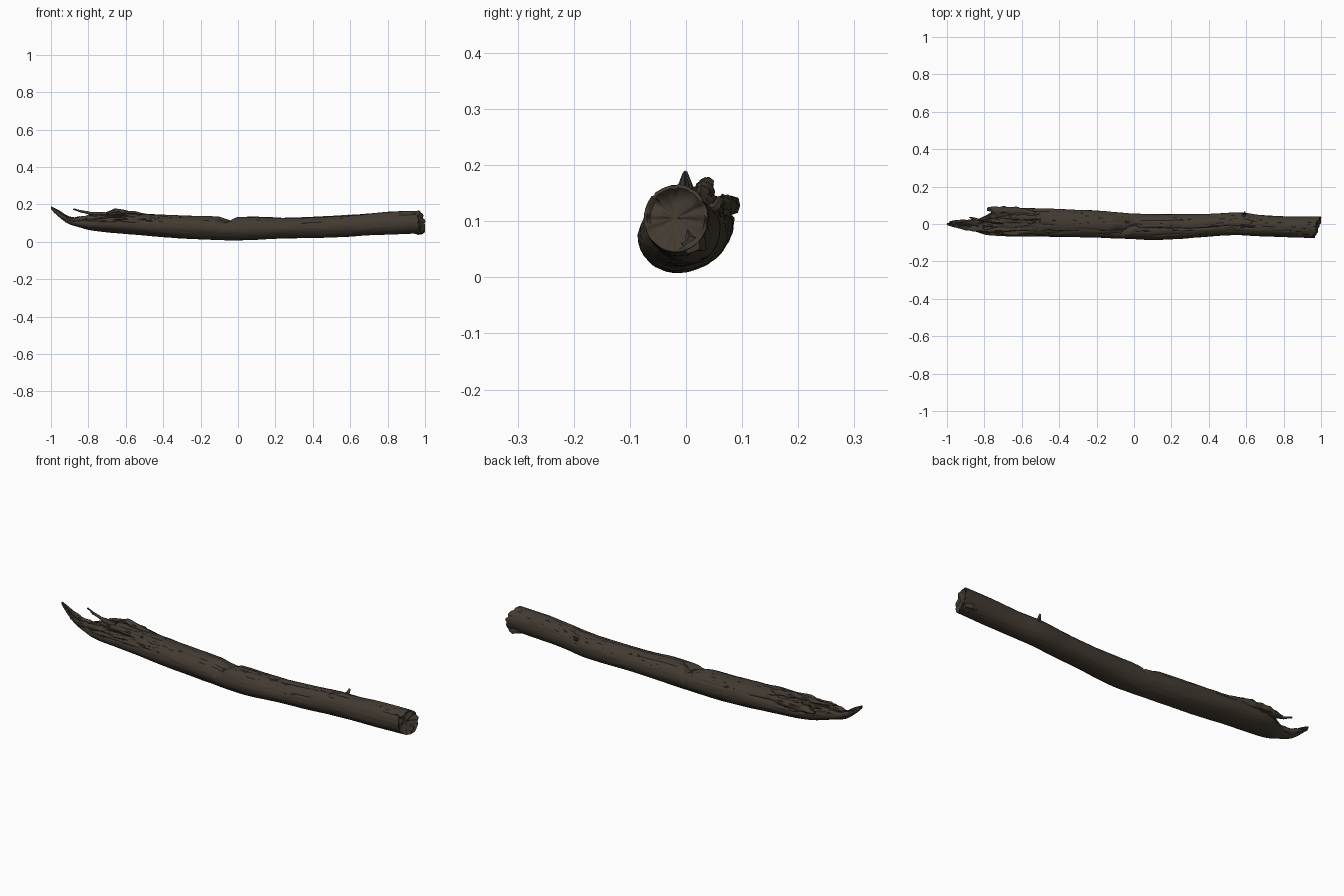
import bpy, bmesh, math, random
from mathutils import Vector, noise

if "Cube" in bpy.data.objects:
    bpy.data.objects.remove(bpy.data.objects["Cube"])

random.seed(4)
bark = bpy.data.materials.new("dark brown bark")
bark.diffuse_color = (0.056, 0.043, 0.031, 1)
bark.use_nodes = True
bark.node_tree.nodes["Principled BSDF"].inputs["Base Color"].default_value = bark.diffuse_color

# Outline of the log: x, y low, y high, z low, z high
PROFILE = [
    (-1.0, -.006, .004, .174, .190), (-.96, -.018, .014, .135, .168),
    (-.91, -.026, .018, .098, .138), (-.85, -.040, .022, .078, .128),
    (-.80, -.056, .042, .064, .138), (-.75, -.062, .070, .056, .142),
    (-.68, -.066, .084, .049, .150), (-.58, -.067, .085, .040, .153),
    (-.40, -.070, .080, .025, .145), (-.20, -.072, .072, .013, .138),
    (-.02, -.080, .056, .008, .134), (.10, -.086, .052, .011, .134),
    (.25, -.078, .053, .018, .128), (.42, -.066, .055, .020, .135),
    (.56, -.060, .062, .026, .143), (.68, -.066, .048, .034, .150),
    (.82, -.071, .041, .038, .161), (.98, -.075, .039, .046, .165)]


def smooth(a, b, t):
    t = max(0, min(1, (t - a) / (b - a)))
    return t * t * (3 - 2 * t)


def outline(x):
    """Catmull-style interpolation of the outline table."""
    n = len(PROFILE)
    i = 0
    while i < n - 2 and PROFILE[i + 1][0] < x:
        i += 1
    p = [PROFILE[max(0, min(n - 1, i + k))] for k in (-1, 0, 1, 2)]
    h = p[2][0] - p[1][0]
    t = (x - p[1][0]) / h
    out = []
    for c in range(1, 5):
        m1 = (p[2][c] - p[0][c]) / max(p[2][0] - p[0][0], .01) * h
        m2 = (p[3][c] - p[1][c]) / max(p[3][0] - p[1][0], .01) * h
        out.append((2*t**3 - 3*t*t + 1) * p[1][c] + (t**3 - 2*t*t + t) * m1
                   + (3*t*t - 2*t**3) * p[2][c] + (t**3 - t*t) * m2)
    return out


def loft(name, rings, angle=50):
    """Skin a list of point rings and fan-close both ends."""
    bm = bmesh.new()
    rows = [[bm.verts.new(p) for p in r] for r in rings]
    n = len(rows[0])
    for a, b in zip(rows, rows[1:]):
        for j in range(n):
            bm.faces.new((a[j], a[(j + 1) % n], b[(j + 1) % n], b[j]))
    for r in (rows[0], rows[-1]):
        mid = bm.verts.new(sum((v.co for v in r), Vector()) / n)
        for j in range(n):
            bm.faces.new((r[j], r[(j + 1) % n], mid))
    bmesh.ops.recalc_face_normals(bm, faces=bm.faces)
    me = bpy.data.meshes.new(name)
    bm.to_mesh(me)
    bm.free()
    me.materials.append(bark)
    ob = bpy.data.objects.new(name, me)
    bpy.context.collection.objects.link(ob)
    bpy.context.view_layer.objects.active = ob
    ob.select_set(True)
    bpy.ops.object.shade_smooth_by_angle(angle=math.radians(angle))
    ob.select_set(False)
    return ob


def log_point(x, a):
    y0, y1, z0, z1 = outline(x)
    cy, cz, ry, rz = (y0 + y1) / 2, (z0 + z1) / 2, (y1 - y0) / 2, (z1 - z0) / 2
    c, s = math.cos(a), math.sin(a)
    top = smooth(-.1, .7, s)
    rot = smooth(-.35, -.75, x)
    # broad lumps everywhere, long grain furrows on the weathered upper side
    d = .03 * noise.noise(Vector((x * 4, c * 1.5, s * 1.5)))
    d += .018 * noise.noise(Vector((x * 14, c * 7, s * 7)))
    g = abs(noise.noise(Vector((x * 3.5 + 7, c * 4.5, s * 4.5))))
    d -= (.05 + .16 * rot) * top * (1 - smooth(0, .12, g))
    d += .22 * rot * top * noise.noise(Vector((x * 11, c * 5 + 3, s * 5)))
    # notch across the top near the middle, with a crack running to the front
    k = x + .02 + .06 * max(0, -c)
    d -= .36 * smooth(.35, 1, s) * (smooth(-.10, 0, k) if k < 0 else 1 - smooth(0, .035, k))
    d -= .10 * smooth(-.1, .3, s) * max(0, 1 - abs(k) / .012)
    # long split along the top right half
    w = a - 1.75 - .35 * noise.noise(Vector((x * 4, 9, 0)))
    d -= .10 * smooth(0, .05, x) * (1 - smooth(.6, .7, x)) * max(0, 1 - abs(w) / .12)
    y, z = cy + ry * c * (1 + d), cz + rz * s * (1 + d)
    # slanted, chipped right end
    e = smooth(.86, .98, x)
    x += e * (.30 * (y + .02) - .16 * (z - .10))
    x += e * .012 * noise.noise(Vector((1, c * 3, s * 3)))
    return Vector((min(x, 1.0), y, max(z, .001)))


# Main log, from the pointed tail to the broken right end
N, M = 340, 88
rings = [[log_point(-1 + 1.98 * i / N, 2 * math.pi * j / M) for j in range(M)]
         for i in range(N + 1)]
# lumpy sunken face of the right end
rim = rings[-1]
mid = sum(rim, Vector()) / M
for f, depth in ((.9, -.001), (.8, .007), (.6, .012), (.4, .013), (.2, .013)):
    ring = []
    for p in rim:
        q = mid.lerp(p, f)
        q.x -= depth + .012 * noise.noise(Vector((q.y * 35, q.z * 35, 2)))
        ring.append(q)
    rings.append(ring)
loft("log", rings, 45)


def splinter(name, path, radii, flat=1.0, sides=10):
    """Rough tapered strand of wood along a path; flat scales its thickness in z."""
    path = [Vector(p) for p in path]
    out = []
    steps = 8
    for i in range(len(path) - 1):
        for k in range(steps + (i == len(path) - 2)):
            t = k / steps
            p = path[i].lerp(path[i + 1], t)
            r = radii[i] + (radii[i + 1] - radii[i]) * t
            d = (path[i + 1] - path[i]).normalized()
            u = d.cross(Vector((0, 0, 1)) if abs(d.z) < .9 else Vector((1, 0, 0))).normalized()
            v = u.cross(d)
            ring = []
            for j in range(sides):
                a = 2 * math.pi * j / sides
                q = u * math.cos(a) + v * math.sin(a) * flat
                q *= r * (1 + .5 * noise.noise(p * 30 + q * 1.6))
                ring.append(p + q)
            out.append(ring)
    loft(name, out)


# Torn strands at the rotten left end
splinter("back_strip", [(-.50, .055, .125), (-.62, .066, .128), (-.72, .074, .128), (-.785, .078, .124)],
         [.012, .022, .020, .010], .9)
splinter("raised_ridge", [(-.48, .028, .138), (-.60, .036, .153), (-.65, .036, .165), (-.71, .036, .152)],
         [.008, .016, .013, .005])
splinter("thin_splinter", [(-.70, .010, .142), (-.79, .018, .153), (-.84, .025, .163), (-.88, .036, .174)],
         [.014, .008, .006, .004])
splinter("front_strand", [(-.70, -.030, .125), (-.80, -.032, .125), (-.89, -.024, .118), (-.94, -.018, .128)],
         [.014, .015, .012, .004])
splinter("tail_strand", [(-.78, .008, .105), (-.88, .010, .112), (-.95, .012, .142), (-.985, .012, .160)],
         [.020, .015, .009, .003])
for i in range(7):
    x = random.uniform(-.76, -.55)
    y = -.045 + .018 * i
    z = .143 - 5 * (y - .01) ** 2
    l = random.uniform(.06, .13)
    splinter("loose_fibre_%d" % (i + 1), [(x + l, y, z - .008), (x, y, z), (x - l * .6, y * .9, z + .002)],
             [.005, .009, .003], .8, 8)

# Small twig stub on the back, and the chipped lip of the right end
splinter("twig_stub", [(.585, .036, .115), (.59, .054, .128), (.592, .063, .143)], [.013, .008, .005])
splinter("end_lip", [(.93, .008, .068), (.965, .010, .064), (.992, .010, .060)], [.022, .024, .014])
